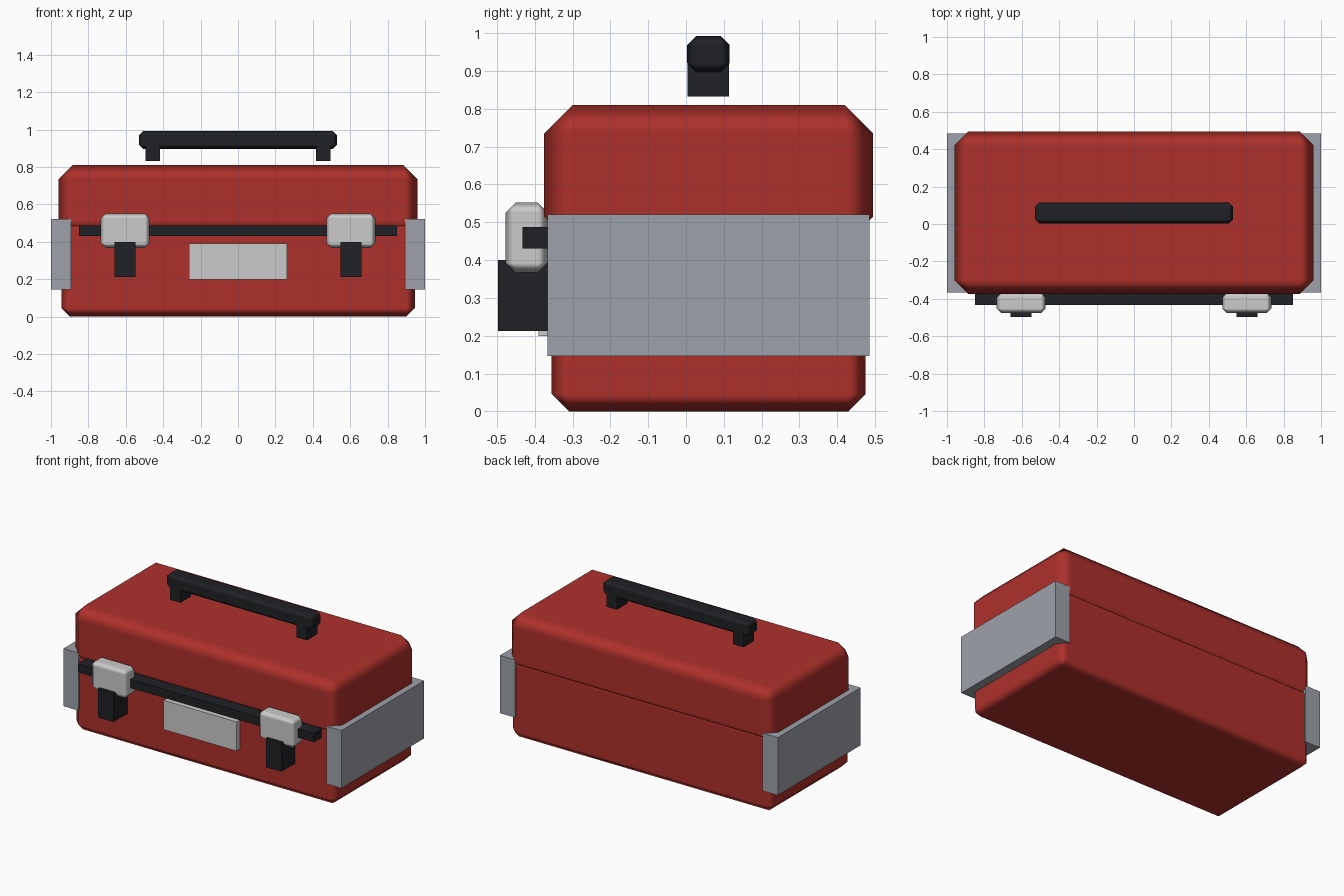
import bpy

if "Cube" in bpy.data.objects:
    bpy.data.objects.remove(bpy.data.objects["Cube"])


def material(name, rgb):
    m = bpy.data.materials.new(name)
    m.diffuse_color = (*rgb, 1)
    m.use_nodes = True
    m.node_tree.nodes["Principled BSDF"].inputs["Base Color"].default_value = m.diffuse_color
    return m


RED = material("red_paint", (0.42, 0.03, 0.024))
BLACK = material("black_plastic", (0.014, 0.015, 0.018))
STEEL = material("steel", (0.34, 0.36, 0.40))
CHROME = material("chrome", (0.65, 0.65, 0.67))
PLATE = material("plate", (0.56, 0.58, 0.59))


def box(name, x, y, z, mat, chamfer=0.0):
    """Box from (min, max) ranges with an optional softly shaded chamfer."""
    bpy.ops.mesh.primitive_cube_add(size=1, location=[(a + b) / 2 for a, b in (x, y, z)])
    o = bpy.context.object
    o.name = name
    o.scale = [b - a for a, b in (x, y, z)]
    bpy.ops.object.transform_apply(location=False, rotation=False, scale=True)
    o.data.materials.append(mat)
    if chamfer:
        bpy.ops.object.shade_smooth()
        b = o.modifiers.new("chamfer", "BEVEL")
        b.width = chamfer
        b.segments = 1
        b.limit_method = 'NONE'
        b.harden_normals = True
    return o


def pair(name, x, y, z, mat, chamfer=0.0):
    """Same box on the right and mirrored to the left."""
    box(name + "_right", x, y, z, mat, chamfer)
    box(name + "_left", (-x[1], -x[0]), y, z, mat, chamfer)


# Body and overhanging lid; their chamfers meet in a groove
box("base", (-0.945, 0.945), (-0.355, 0.475), (0, 0.52), RED, 0.046)
box("lid", (-0.96, 0.96), (-0.375, 0.495), (0.44, 0.81), RED, 0.075)

# End guards
pair("end_guard", (0.892, 1.0), (-0.366, 0.485), (0.146, 0.521), STEEL)

# Front seam strip and name plate
box("seam_strip", (-0.85, 0.85), (-0.432, -0.345), (0.431, 0.487), BLACK)
box("front_plate", (-0.263, 0.263), (-0.39, -0.35), (0.2, 0.39), PLATE)

# Latches with pull tabs
pair("latch", (0.472, 0.734), (-0.477, -0.366), (0.367, 0.552), CHROME, 0.026)
pair("latch_tab", (0.548, 0.66), (-0.497, -0.35), (0.213, 0.4), BLACK)

# Carry handle
box("handle_grip", (-0.53, 0.53), (0.003, 0.115), (0.897, 0.993), BLACK, 0.024)
pair("handle_post", (0.418, 0.494), (0.004, 0.114), (0.832, 0.94), BLACK)
